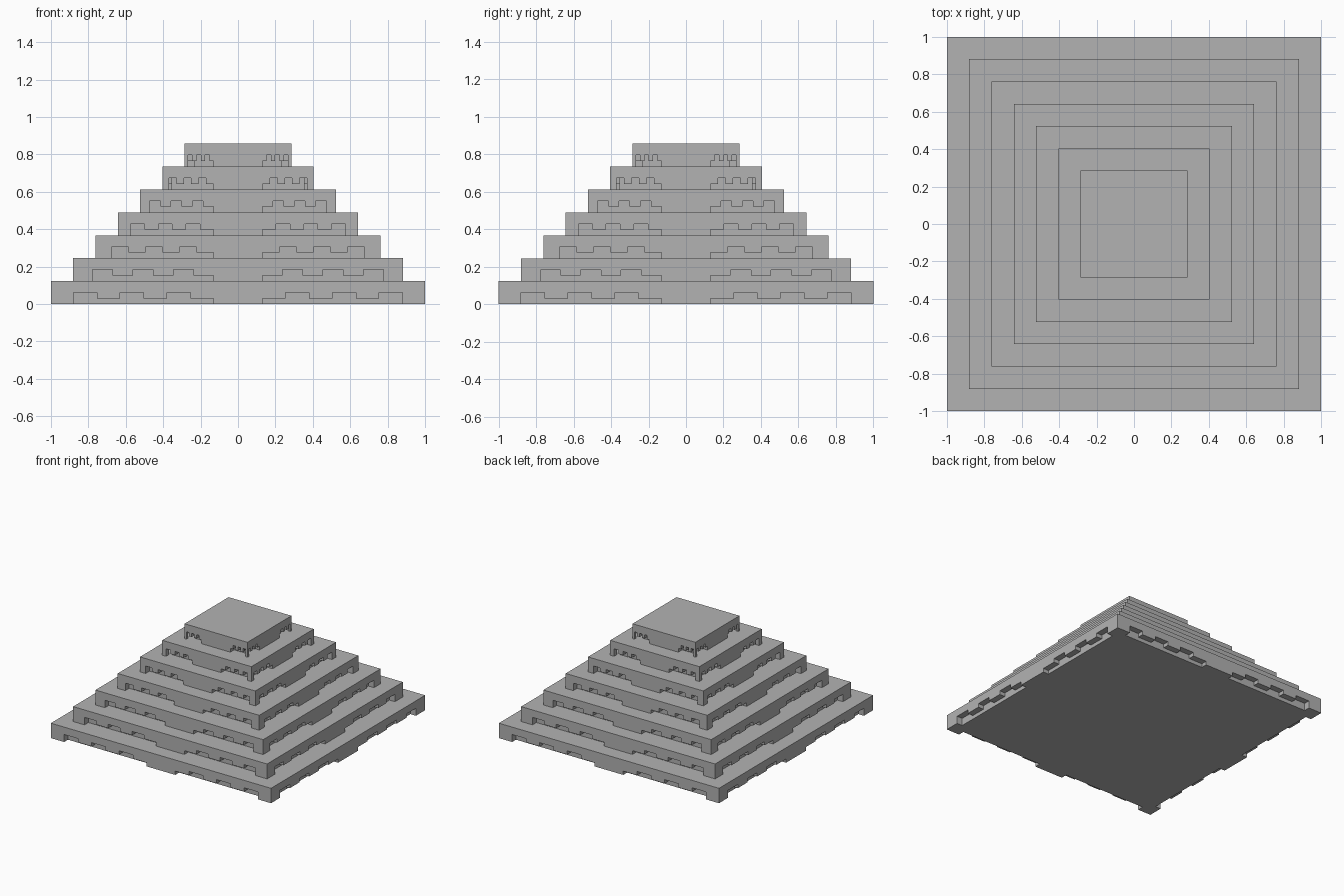
import bpy, bmesh, math
from mathutils import Matrix

if "Cube" in bpy.data.objects:
    bpy.data.objects.remove(bpy.data.objects["Cube"])

TIERS = 7
H = 6 / 49            # tier height
DEPTH = 0.05          # recess depth
INNER = 0.13          # recess end nearest the middle of each side

stone = bpy.data.materials.new("grey stone")
stone.diffuse_color = (0.448, 0.448, 0.448, 1)
stone.use_nodes = True
stone.node_tree.nodes["Principled BSDF"].inputs["Base Color"].default_value = stone.diffuse_color


def make_object(name, bm):
    bmesh.ops.recalc_face_normals(bm, faces=bm.faces[:])
    mesh = bpy.data.meshes.new(name)
    bm.to_mesh(mesh)
    bm.free()
    ob = bpy.data.objects.new(name, mesh)
    bpy.context.collection.objects.link(ob)
    return ob


def slab(name, half, z):
    bm = bmesh.new()
    bmesh.ops.create_cube(bm, size=1)
    bmesh.ops.scale(bm, vec=(2 * half, 2 * half, H), verts=bm.verts)
    bmesh.ops.translate(bm, vec=(0, 0, z + H / 2), verts=bm.verts)
    ob = make_object(name, bm)
    ob.data.materials.append(stone)
    return ob


def recess_cutter(half, outer, z, turn):
    """Two mirrored stepped recesses for one side, six steps each."""
    seg = (outer - INNER) / 6
    profile = [(INNER, z - 0.05)]
    for i in range(6):
        top = z + (H / 2 if i % 2 else H / 4)
        profile += [(INNER + i * seg, top), (INNER + (i + 1) * seg, top)]
    profile.append((outer, z - 0.05))
    bm = bmesh.new()
    for side in (1, -1):
        face = bm.faces.new([bm.verts.new((side * x, -half + DEPTH, h)) for x, h in profile])
        ext = bmesh.ops.extrude_face_region(bm, geom=[face], use_keep_orig=True)
        moved = [v for v in ext["geom"] if isinstance(v, bmesh.types.BMVert)]
        bmesh.ops.translate(bm, vec=(0, -DEPTH - 0.05, 0), verts=moved)
    bmesh.ops.rotate(bm, cent=(0, 0, 0), verts=bm.verts,
                     matrix=Matrix.Rotation(turn * math.pi / 2, 3, 'Z'))
    ob = make_object("recess_cutter", bm)
    ob.hide_render = True
    return ob


# Stacked tiers, each with stepped recesses along the foot of all four sides
for k in range(TIERS):
    half = 1 - k * 5 / 42
    outer = 0.88 - k * 0.102
    tier = slab(f"tier_{k + 1}", half, k * H)
    for turn in range(4):
        cutter = recess_cutter(half, outer, k * H, turn)
        mod = tier.modifiers.new("recess", 'BOOLEAN')
        mod.operation = 'DIFFERENCE'
        mod.solver = 'EXACT'
        mod.object = cutter
        bpy.context.view_layer.objects.active = tier
        bpy.ops.object.modifier_apply(modifier=mod.name)
        bpy.data.objects.remove(cutter, do_unlink=True)
